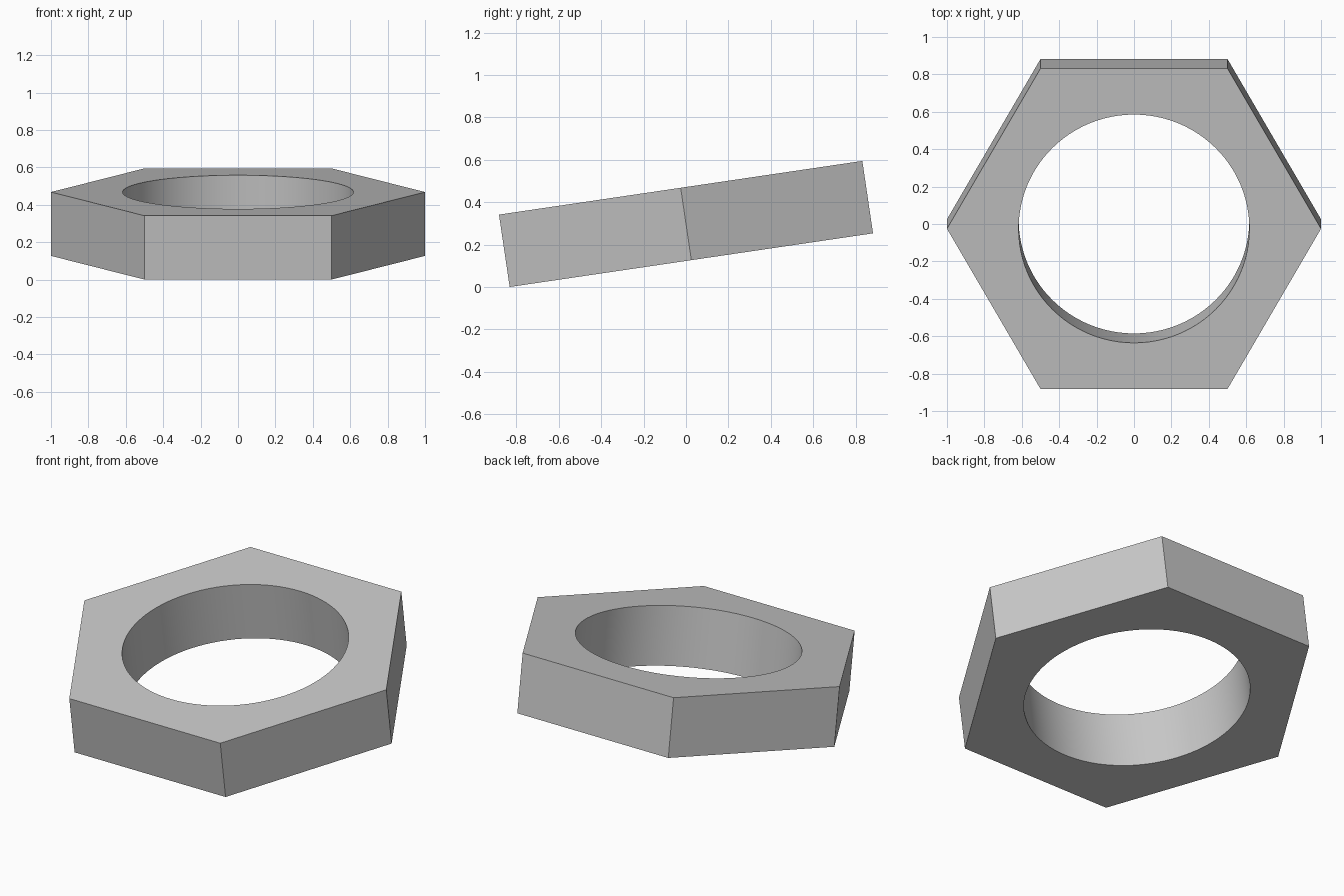
import bpy
import bmesh
from math import cos, sin, pi, radians
from mathutils import Matrix

SIDES, STEPS = 6, 16          # hexagon sides, bore segments per side
OUTER, BORE = 1.0, 0.617      # corner radius, bore radius
THICK, TILT = 0.345, radians(8.4)

cube = bpy.data.objects.get("Cube")
if cube:
    bpy.data.objects.remove(cube, do_unlink=True)

# Material
steel = bpy.data.materials.new("plain grey metal")
steel.use_nodes = True
grey = (0.57, 0.57, 0.57, 1)
steel.diffuse_color = grey
steel.node_tree.nodes["Principled BSDF"].inputs["Base Color"].default_value = grey


def ring(bm, radius, count):
    angles = [2 * pi * i / count for i in range(count)]
    return [bm.verts.new((radius * cos(a), radius * sin(a), -THICK / 2)) for a in angles]


# Flat hexagonal plate with a round opening, one face per side
bm = bmesh.new()
corners = ring(bm, OUTER, SIDES)
rim = ring(bm, BORE, SIDES * STEPS)
for i in range(SIDES):
    arc = [rim[(i * STEPS + k) % len(rim)] for k in range(STEPS, -1, -1)]
    bm.faces.new([corners[i], corners[(i + 1) % SIDES]] + arc)

# Thicken the plate, then tip it back about the x axis
top = bmesh.ops.extrude_face_region(bm, geom=bm.faces[:], use_keep_orig=True)
raised = [g for g in top["geom"] if isinstance(g, bmesh.types.BMVert)]
bmesh.ops.translate(bm, verts=raised, vec=(0, 0, THICK))
bmesh.ops.recalc_face_normals(bm, faces=bm.faces[:])
bmesh.ops.transform(bm, matrix=Matrix.Rotation(TILT, 4, "X"), verts=bm.verts[:])
lowest = min(v.co.z for v in bm.verts)
bmesh.ops.translate(bm, verts=bm.verts[:], vec=(0, 0, -lowest))

mesh = bpy.data.meshes.new("hex_nut")
bm.to_mesh(mesh)
bm.free()
mesh.materials.append(steel)
nut = bpy.data.objects.new("hex_nut", mesh)
bpy.context.collection.objects.link(nut)

# Smooth bore, crisp outer edges
bpy.ops.object.select_all(action="DESELECT")
nut.select_set(True)
bpy.context.view_layer.objects.active = nut
bpy.ops.object.shade_smooth_by_angle(angle=radians(30))
